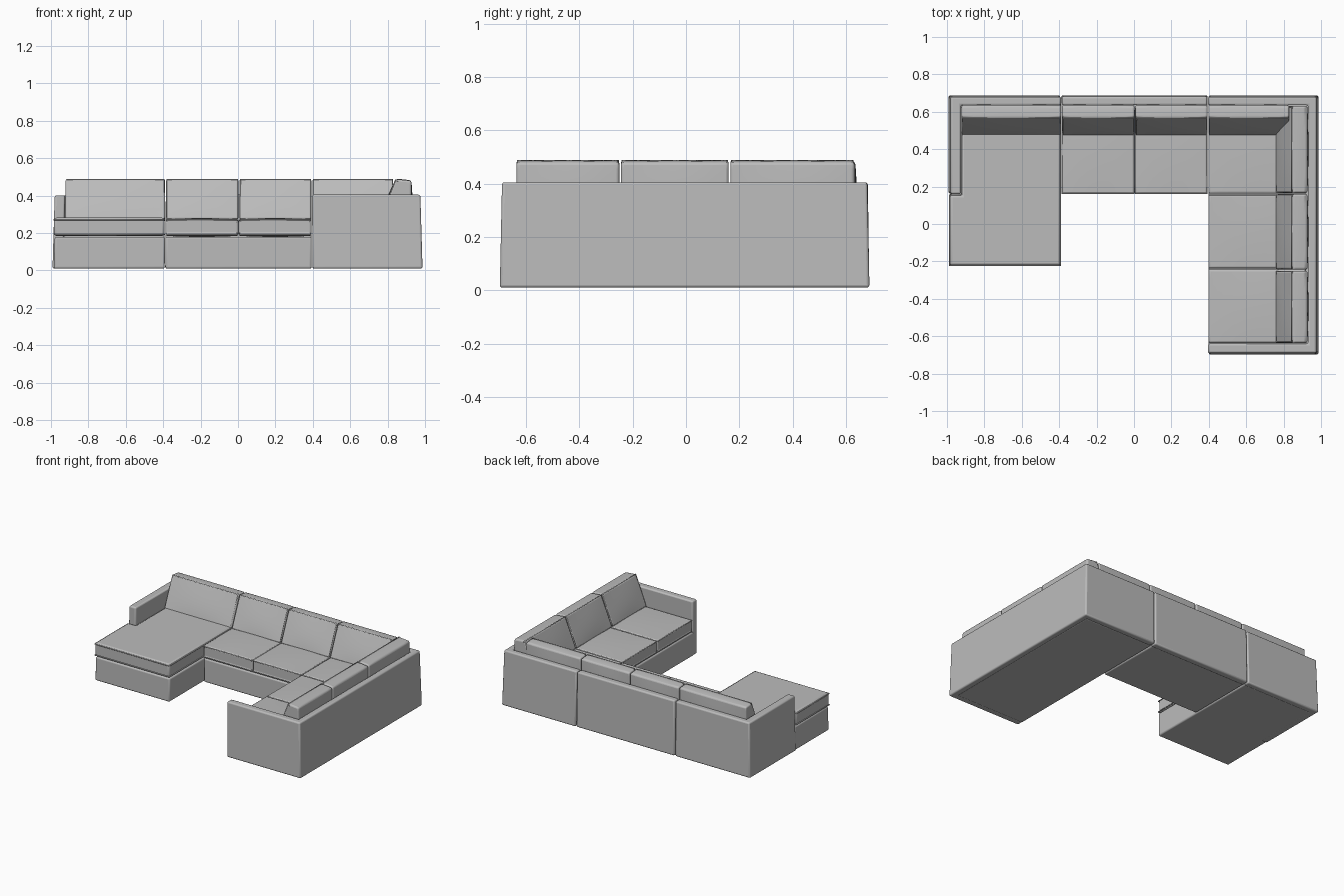
import bpy, bmesh, math
from mathutils import Vector

cube = bpy.data.objects.get("Cube")
if cube:
    bpy.data.objects.remove(cube)

fabric = bpy.data.materials.new("grey_fabric")
fabric.use_nodes = True
GREY = (0.5, 0.5, 0.5, 1)
fabric.diffuse_color = GREY
fabric.node_tree.nodes["Principled BSDF"].inputs["Base Color"].default_value = GREY


def finish(name, bm, radius):
    """Turn a bmesh into a smooth, soft-edged object."""
    bmesh.ops.recalc_face_normals(bm, faces=bm.faces)
    mesh = bpy.data.meshes.new(name)
    bm.to_mesh(mesh)
    bm.free()
    obj = bpy.data.objects.new(name, mesh)
    bpy.context.collection.objects.link(obj)
    mesh.materials.append(fabric)
    mod = obj.modifiers.new("soft_edges", "BEVEL")
    mod.width, mod.segments = radius, 3
    mod.limit_method, mod.angle_limit = "ANGLE", math.radians(40)
    bpy.ops.object.select_all(action="DESELECT")
    obj.select_set(True)
    bpy.context.view_layer.objects.active = obj
    bpy.ops.object.shade_smooth_by_angle(angle=math.radians(40))
    return obj


def prism(name, outline, z0, z1, radius=0.01, flare=1.0):
    """Extrude a floor outline upwards; flare widens the hem."""
    bm = bmesh.new()
    low = [bm.verts.new((x * flare, y * flare, z0)) for x, y in outline]
    high = [bm.verts.new((x, y, z1)) for x, y in outline]
    bm.faces.new(low)
    bm.faces.new(high)
    n = len(outline)
    for i in range(n):
        j = (i + 1) % n
        bm.faces.new((low[i], low[j], high[j], high[i]))
    return finish(name, bm, radius)


def rect(x0, x1, y0, y1):
    return [(x0, y0), (x1, y0), (x1, y1), (x0, y1)]


def cord(name, points):
    """Thin welt sewn along a closed loop."""
    curve = bpy.data.curves.new(name, "CURVE")
    curve.dimensions = "3D"
    curve.bevel_depth, curve.bevel_resolution = 0.004, 1
    line = curve.splines.new("POLY")
    line.points.add(len(points) - 1)
    for p, co in zip(line.points, points):
        p.co = (*co, 1)
    line.use_cyclic_u = True
    curve.materials.append(fabric)
    bpy.context.collection.objects.link(bpy.data.objects.new(name, curve))


def puffed(name, place, radius, puff):
    """Puffed unit block; place() maps each corner coordinate into the room."""
    bm = bmesh.new()
    bmesh.ops.create_cube(bm, size=2)
    bmesh.ops.subdivide_edges(bm, edges=bm.edges[:], cuts=7, use_grid_fill=True)
    for v in bm.verts:
        c = v.co.copy()
        axis = max(range(3), key=lambda i: abs(c[i]))
        a, b = [1 - c[i] ** 2 for i in range(3) if i != axis]
        c[axis] *= 1 + puff[axis] * a * b
        v.co = Vector(place(*c))
    return finish(name, bm, radius)


def seat(name, x0, x1, y0, y1):
    z0, z1 = 0.185, 0.275
    puffed(name, lambda u, v, w: (x0 + (x1 - x0) * (u + 1) / 2,
                                  y0 + (y1 - y0) * (v + 1) / 2,
                                  z0 + (z1 - z0) * (w + 1) / 2),
           0.012, (0.0, 0.0, 0.12))
    for z, tag in ((z0 + 0.006, "lower"), (z1 - 0.006, "upper")):
        e = 0.003
        cord(f"{name}_{tag}_welt",
             [(x, y, z) for x, y in rect(x0 + e, x1 - e, y0 + e, y1 - e)])


def back_cushion(name, a, b, foot, top, rear, sideways=False):
    """Leaning cushion from a to b; depth goes from foot/top to rear."""
    def place(u, v, w):
        along = a + (b - a) * (u + 1) / 2
        t = (w + 1) / 2
        front = foot + (top - foot) * t
        depth = front + (rear - front) * (v + 1) / 2
        z = 0.275 + 0.213 * t - 0.008 * t * (v + 1) / 2
        return (depth, along, z) if sideways else (along, depth, z)
    puffed(name, place, 0.014, (0.0, 0.1, 0.03))
    e = 0.975
    cord(name + "_welt", [place(u * e, -0.95, w * e)
                          for u, w in rect(-1, 1, -1, 1)])


# Upholstered bases
prism("chaise_base", [(-.98, -.22), (-.39, -.22), (-.39, .65), (-.95, .65),
                      (-.95, .165), (-.98, .165)], 0.01, 0.18, flare=1.005)
prism("middle_base", rect(-.388, .393, .165, .65), 0.01, 0.18)
prism("right_base", rect(.397, .95, -.66, .65), 0.01, 0.18)

# Back walls with their arms
prism("chaise_wall", [(-.98, .68), (-.98, .16), (-.925, .16), (-.925, .635),
                      (-.39, .635), (-.39, .68)], 0.01, 0.402, flare=1.012)
prism("middle_wall", rect(-.386, .391, .635, .682), 0.01, 0.405, flare=1.008)
prism("right_wall", [(.395, -.69), (.975, -.69), (.975, .68), (.395, .68), (.395, .635),
                     (.93, .635), (.93, -.64), (.395, -.64)], 0.01, 0.405, flare=1.012)

# Chaise cushion, notched around the arm
chaise = [(-.985, -.222), (-.393, -.222), (-.393, .62), (-.922, .62),
          (-.922, .155), (-.985, .155)]
prism("chaise_cushion", chaise, 0.185, 0.282, 0.014)
for z, tag in ((0.192, "lower"), (0.272, "upper")):
    cord(f"chaise_{tag}_welt", [(x, y, z) for x, y in chaise])

# Seat cushions
seat("middle_seat_right", -.388, .002, .16, .62)
seat("middle_seat_left", .004, .393, .16, .62)
seat("corner_seat", .397, .92, .162, .62)
seat("side_seat_back", .397, .92, -.238, .158)
seat("side_seat_front", .397, .92, -.636, -.242)

# Leaning back cushions
rear_spans = [(-.922, -.39), (-.384, .002), (.008, .392), (.398, .83)]
for i, (a, b) in enumerate(rear_spans):
    back_cushion(f"rear_cushion_{i + 1}", a, b, .475, .565, .635)
side_spans = [(-.636, -.25), (-.244, .16), (.166, .632)]
for i, (a, b) in enumerate(side_spans):
    back_cushion(f"side_cushion_{i + 1}", a, b, .757, .842, .927, True)
